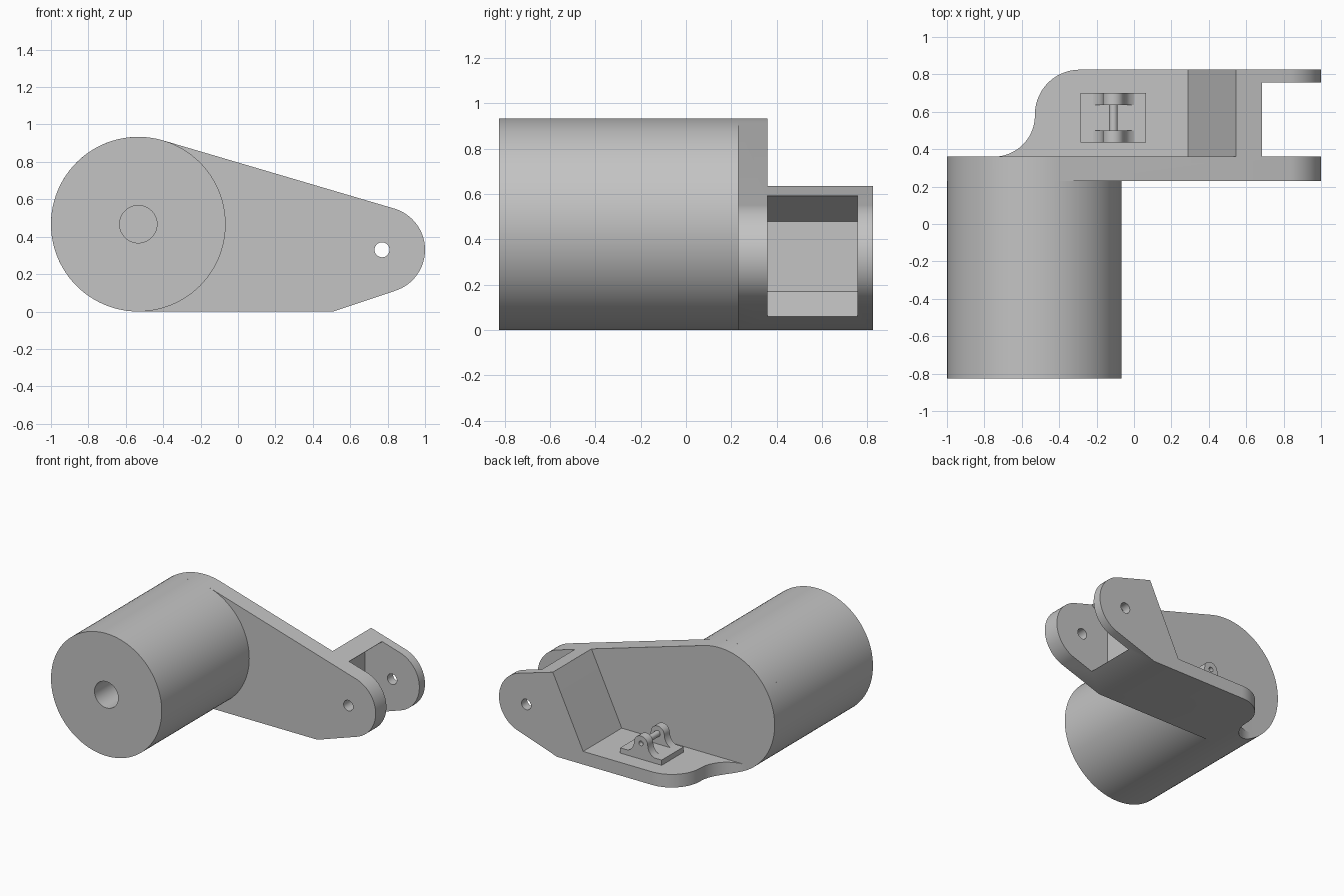
import bpy, bmesh
from math import sin, cos, radians

cube = bpy.data.objects.get("Cube")
if cube:
    bpy.data.objects.remove(cube, do_unlink=True)

grey = bpy.data.materials.new("plain_grey")
grey.use_nodes = True
colour = (0.55, 0.55, 0.55, 1)
grey.diffuse_color = colour
grey.node_tree.nodes["Principled BSDF"].inputs["Base Color"].default_value = colour


def arc(cx, cy, r, start, end, n=24):
    angles = [radians(start + (end - start) * i / n) for i in range(n + 1)]
    return [(cx + r * cos(a), cy + r * sin(a)) for a in angles]


def circle(cx, cy, r, n=64):
    return arc(cx, cy, r, 0, 360, n)[:-1]


def prism(name, points, lo, hi, axis="y"):
    """Extrude a 2D outline along y (outline in x, z) or z (outline in x, y)."""
    bm = bmesh.new()
    place = (lambda a, b: (a, lo, b)) if axis == "y" else (lambda a, b: (a, b, lo))
    face = bm.faces.new([bm.verts.new(place(a, b)) for a, b in points])
    new = bmesh.ops.extrude_face_region(bm, geom=[face])["geom"]
    shift = (0, hi - lo, 0) if axis == "y" else (0, 0, hi - lo)
    bmesh.ops.translate(bm, vec=shift, verts=[v for v in new if isinstance(v, bmesh.types.BMVert)])
    bmesh.ops.recalc_face_normals(bm, faces=bm.faces)
    mesh = bpy.data.meshes.new(name)
    bm.to_mesh(mesh)
    bm.free()
    mesh.materials.append(grey)
    obj = bpy.data.objects.new(name, mesh)
    bpy.context.collection.objects.link(obj)
    return obj


def activate(obj):
    bpy.ops.object.select_all(action="DESELECT")
    obj.select_set(True)
    bpy.context.view_layer.objects.active = obj


def cut(obj, cutter):
    cutter.hide_render = True
    mod = obj.modifiers.new("cut", "BOOLEAN")
    mod.operation, mod.solver, mod.object = "DIFFERENCE", "EXACT", cutter
    activate(obj)
    bpy.ops.object.modifier_apply(modifier=mod.name)
    bpy.data.objects.remove(cutter, do_unlink=True)


def smooth(obj):
    activate(obj)
    bpy.ops.object.shade_smooth_by_angle(angle=radians(25))


HUB_X, HUB_Z, HUB_R = -0.533, 0.467, 0.467
FRONT, PLATE, BACK = 0.23, 0.36, 0.825
FLOOR = 0.1

# Hub cylinder with its bore
hub = prism("hub_cylinder", circle(HUB_X, HUB_Z, HUB_R, 96), -BACK, FRONT)
cut(hub, prism("bore", circle(HUB_X, HUB_Z, 0.1), -1, FRONT - 0.002))
smooth(hub)

# Arm: tapered outline extruded to full depth, then carved
outline = arc(0.77, 0.33, 0.23, -71.5, 73.5, 32)
outline += arc(HUB_X, HUB_Z, HUB_R, 73.5, 270, 52) + [(0.51, 0)]
arm = prism("arm_bracket", outline, FRONT, BACK)

# Open space above the floor, ending in a sloped wall
cut(arm, prism("tray_space", [(-1.3, FLOOR), (0.29, FLOOR), (0.545, 0.634),
                              (0.68, 0.914), (0.68, 1.3), (-1.3, 1.3)], PLATE, 1))
# S-shaped end of the floor
s_curve = arc(-0.75, 0.58, 0.22, -90, 0) + arc(-0.29, 0.585, 0.24, 180, 90)
cut(arm, prism("floor_trim", [(-1.3, PLATE)] + s_curve + [(-0.29, 1), (-1.3, 1)], -0.5, 1.5, "z"))
# Fork slot, undercut towards the middle
cut(arm, prism("fork_slot", [(1.2, -0.2), (0.685, -0.2), (0.685, 0.06), (0.54, 0.17),
                             (0.54, 0.48), (0.685, 0.592), (0.685, 0.9), (1.2, 0.9)], PLATE, 0.757))
cut(arm, prism("fork_pin_hole", circle(0.77, 0.33, 0.04, 40), 0, 1))
smooth(arm)

# Small clevis on the floor
CX, TOP = -0.11, FLOOR + 0.04
prism("clevis_base", [(CX - 0.175, FLOOR - 0.005), (CX + 0.175, FLOOR - 0.005),
                      (CX + 0.175, TOP), (CX - 0.175, TOP)], 0.435, 0.70)
flare = [(0.11, -0.003), (0.11, 0), (0.088, 0.012), (0.07, 0.035), (0.06, 0.06)]
lug = flare + arc(0, 0.08, 0.057, 0, 180) + [(-x, z) for x, z in reversed(flare)]
lug = [(CX + x, TOP + z) for x, z in lug]
for name, lo, hi, drill in (("front_lug", 0.435, 0.50, 0.40), ("back_lug", 0.635, 0.70, 0.665)):
    part = prism("clevis_" + name, lug, lo, hi)
    cut(part, prism("lug_hole", circle(CX, TOP + 0.08, 0.018, 24), drill, drill + 0.07))
    smooth(part)
smooth(prism("clevis_pin", circle(CX, TOP + 0.08, 0.023, 24), 0.49, 0.645))
